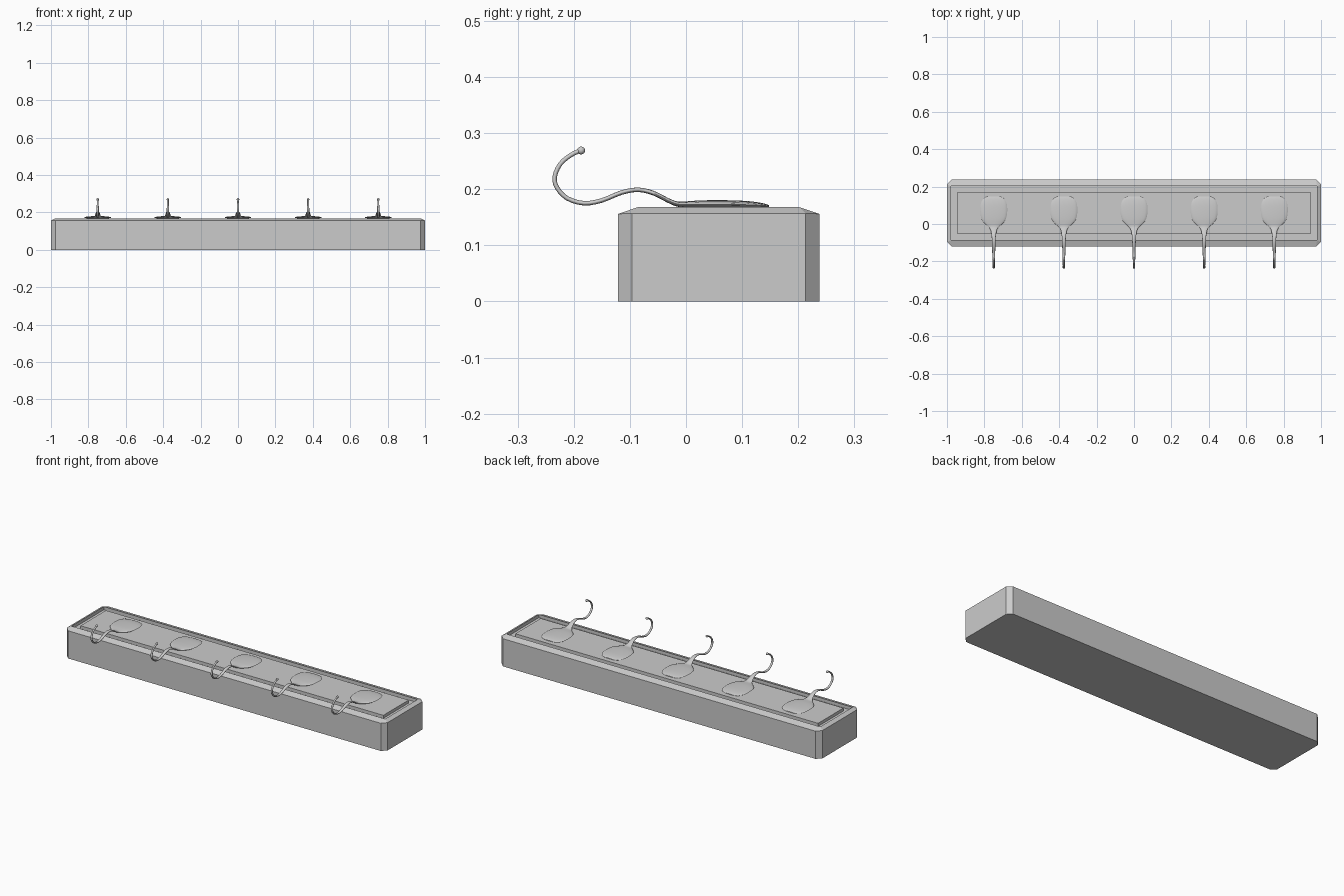
import bpy, bmesh, math
from mathutils import Vector

if "Cube" in bpy.data.objects:
    bpy.data.objects.remove(bpy.data.objects["Cube"])


def finish(name, bm, smooth=False):
    bmesh.ops.recalc_face_normals(bm, faces=bm.faces)
    me = bpy.data.meshes.new(name)
    bm.to_mesh(me)
    bm.free()
    ob = bpy.data.objects.new(name, me)
    bpy.context.collection.objects.link(ob)
    if smooth:
        bpy.ops.object.select_all(action='DESELECT')
        ob.select_set(True)
        bpy.context.view_layer.objects.active = ob
        bpy.ops.object.shade_smooth_by_angle(angle=math.radians(50))
    return ob


# Board outline: rectangle with cut corners, two points per corner
YF, YB = -0.121, 0.238


def ring(bm, hx, y0, y1, cut, z_end, z_long):
    cx, cy = cut
    pts = [(-hx + cx, y0, z_long), (hx - cx, y0, z_long), (hx, y0 + cy, z_end), (hx, y1 - cy, z_end),
           (hx - cx, y1, z_long), (-hx + cx, y1, z_long), (-hx, y1 - cy, z_end), (-hx, y0 + cy, z_end)]
    return [bm.verts.new(p) for p in pts]


# Board: walls, sloped rim, groove and raised centre panel
bm = bmesh.new()
c, n = (0.025, 0.025), (0.0002, 0.0002)
rings = [ring(bm, 1, YF, YB, c, 0, 0),
         ring(bm, 1, YF, YB, c, 0.157, 0.156),
         ring(bm, 0.978, -0.086, 0.202, n, 0.168, 0.168),
         ring(bm, 0.978, -0.086, 0.202, n, 0.150, 0.150),
         ring(bm, 0.944, -0.054, 0.172, n, 0.150, 0.150),
         ring(bm, 0.944, -0.054, 0.172, n, 0.167, 0.167)]
for a, b in zip(rings, rings[1:]):
    for i in range(8):
        j = (i + 1) % 8
        bm.faces.new((a[i], a[j], b[j], b[i]))
bm.faces.new(rings[0])
bm.faces.new(rings[-1])
finish("board", bm)

# Hook stations from plate top to tip: y, z, half width, half thickness
STATIONS = [(0.148, 0.1700, 0.028, 0.0015), (0.141, 0.1705, 0.047, 0.0035), (0.126, 0.1715, 0.062, 0.0055),
            (0.100, 0.1725, 0.071, 0.0070), (0.060, 0.1730, 0.072, 0.0075), (0.025, 0.1730, 0.064, 0.0070),
            (0.003, 0.1725, 0.048, 0.0060), (-0.015, 0.1735, 0.028, 0.0045), (-0.032, 0.180, 0.017, 0.0040),
            (-0.058, 0.193, 0.012, 0.0040), (-0.085, 0.199, 0.010, 0.0040), (-0.115, 0.194, 0.009, 0.0040),
            (-0.150, 0.180, 0.008, 0.0040), (-0.182, 0.175, 0.007, 0.0040), (-0.212, 0.184, 0.006, 0.0040),
            (-0.230, 0.203, 0.006, 0.0040), (-0.234, 0.222, 0.006, 0.0040), (-0.224, 0.245, 0.005, 0.0040),
            (-0.205, 0.261, 0.005, 0.0040), (-0.188, 0.269, 0.005, 0.0040)]


def smooth_stations(pts, steps):
    pts = [Vector(p) for p in pts]
    out = []
    for i in range(len(pts) - 1):
        p0, p1, p2, p3 = pts[max(i - 1, 0)], pts[i], pts[i + 1], pts[min(i + 2, len(pts) - 1)]
        for k in range(steps):
            t = k / steps
            out.append(0.5 * (2 * p1 + (p2 - p0) * t + (2 * p0 - 5 * p1 + 4 * p2 - p3) * t * t
                              + (3 * p1 - p0 - 3 * p2 + p3) * t ** 3))
    return out + [pts[-1]]


def make_hook(name, x, sides=20):
    bm = bmesh.new()
    path = smooth_stations(STATIONS, 3)
    prev = None
    for i, (y, z, w, t) in enumerate(path):
        a, b = path[max(i - 1, 0)], path[min(i + 1, len(path) - 1)]
        dy, dz = b[0] - a[0], b[1] - a[1]
        length = math.hypot(dy, dz)
        ny, nz = dz / length, -dy / length
        loop = []
        for k in range(sides):
            ang = 2 * math.pi * k / sides
            s = math.sin(ang) * t
            loop.append(bm.verts.new((x + math.cos(ang) * w, y + ny * s, z + nz * s)))
        if prev:
            for k in range(sides):
                m = (k + 1) % sides
                bm.faces.new((prev[k], prev[m], loop[m], loop[k]))
        else:
            bm.faces.new(loop)
        prev = loop
    bm.faces.new(prev)
    # Rounded ball at the hook tip
    ball = bmesh.ops.create_uvsphere(bm, u_segments=16, v_segments=10, radius=0.007)
    bmesh.ops.translate(bm, verts=ball['verts'], vec=(x, -0.187, 0.269))
    finish(name, bm, smooth=True)


for i in range(5):
    make_hook(f"hook_{i + 1}", -0.75 + 0.375 * i)
